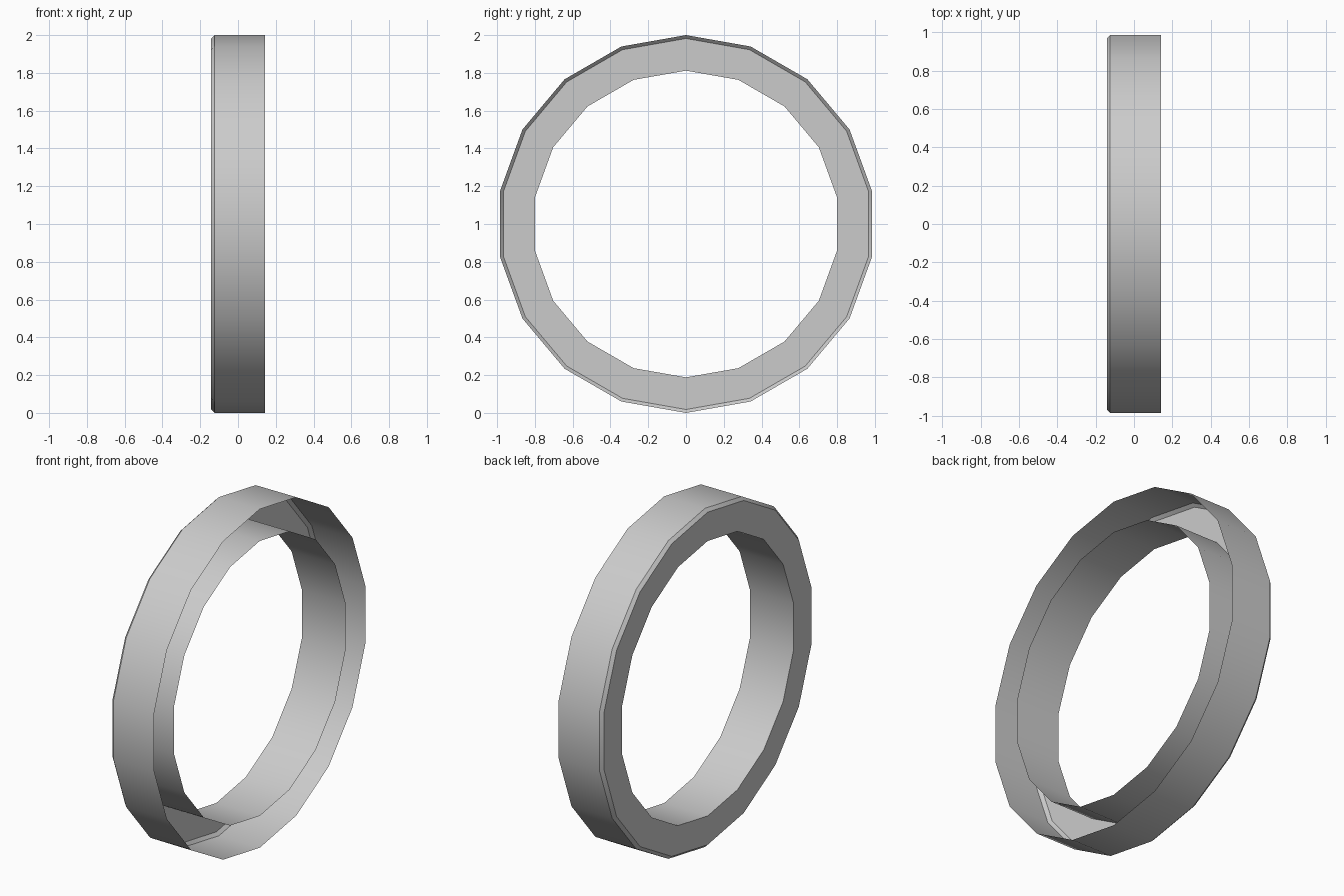
import bpy
import bmesh
from math import sin, cos, tau

cube = bpy.data.objects.get("Cube")
if cube:
    bpy.data.objects.remove(cube, do_unlink=True)

SIDES = 18
HALF_WIDTH = 0.142
OUTER, INNER, BEVEL = 1.0, 0.812, 0.018

# One plain grey for the whole ring
grey = bpy.data.materials.new("plain_grey")
grey.use_nodes = True
colour = (0.6, 0.6, 0.6, 1)
grey.diffuse_color = colour
grey.node_tree.nodes["Principled BSDF"].inputs["Base Color"].default_value = colour

# Open channel section (x, radius): outer wall, chamfer, side wall, inner wall
profile = [
    (HALF_WIDTH, OUTER),
    (-HALF_WIDTH + BEVEL, OUTER),
    (-HALF_WIDTH, OUTER - BEVEL),
    (-HALF_WIDTH, INNER),
    (HALF_WIDTH, INNER),
]

# Sweep the section around the x axis, with a corner at the very top
bm = bmesh.new()
rings = []
for x, r in profile:
    angles = [tau * i / SIDES for i in range(SIDES)]
    rings.append([bm.verts.new((x, r * sin(a), 1 + r * cos(a))) for a in angles])
for a, b in zip(rings, rings[1:]):
    for i in range(SIDES):
        j = (i + 1) % SIDES
        bm.faces.new((a[i], a[j], b[j], b[i]))

# Make the outer wall face away from the axis, and the rest follow it
bm.normal_update()
bm.faces.ensure_lookup_table()
first = bm.faces[0]
centre = first.calc_center_median()
if first.normal.y * centre.y + first.normal.z * (centre.z - 1) < 0:
    bmesh.ops.reverse_faces(bm, faces=bm.faces[:])

mesh = bpy.data.meshes.new("ring_channel")
bm.to_mesh(mesh)
bm.free()
mesh.materials.append(grey)
ring = bpy.data.objects.new("ring_channel", mesh)
bpy.context.collection.objects.link(ring)

# Smooth around the ring, sharp at the section corners
bpy.ops.object.select_all(action='DESELECT')
ring.select_set(True)
bpy.context.view_layer.objects.active = ring
bpy.ops.object.shade_smooth_by_angle(angle=tau / 12)
